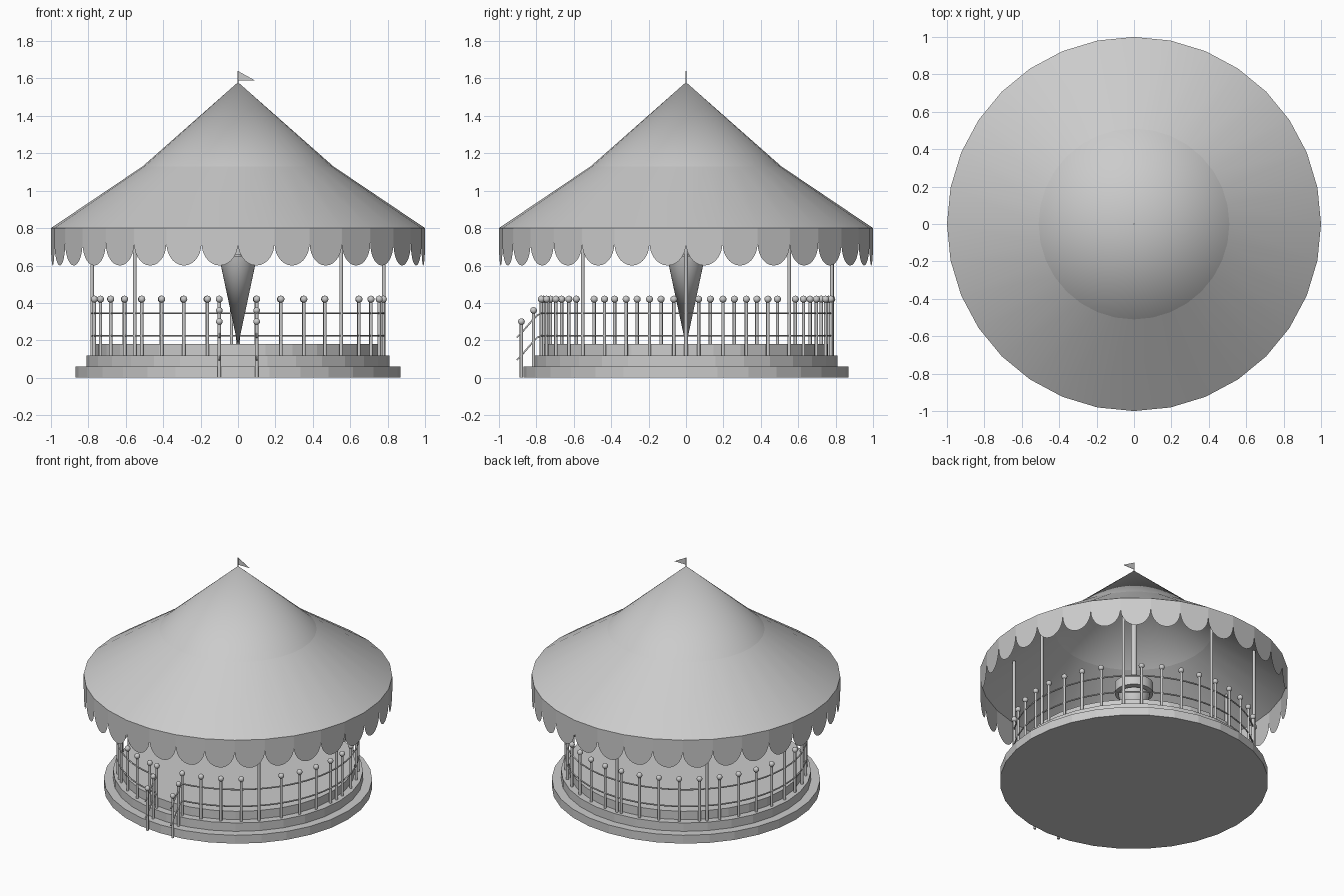
import bpy, bmesh, math
from math import sin, cos, pi, radians, sqrt

if "Cube" in bpy.data.objects:
    bpy.data.objects.remove(bpy.data.objects["Cube"])

N = 32


def finish(name, bm, smooth=None):
    bmesh.ops.recalc_face_normals(bm, faces=bm.faces[:])
    me = bpy.data.meshes.new(name)
    bm.to_mesh(me)
    bm.free()
    ob = bpy.data.objects.new(name, me)
    bpy.context.collection.objects.link(ob)
    if smooth:
        bpy.ops.object.select_all(action='DESELECT')
        ob.select_set(True)
        bpy.context.view_layer.objects.active = ob
        bpy.ops.object.shade_smooth_by_angle(angle=radians(smooth))
    return ob


def lathe(name, profile, smooth=None, n=N):
    bm = bmesh.new()
    rings = []
    for r, z in profile:
        if r == 0:
            rings.append([bm.verts.new((0, 0, z))] * n)
        else:
            rings.append([bm.verts.new((r * cos(2 * pi * i / n), r * sin(2 * pi * i / n), z)) for i in range(n)])
    for a, b in zip(rings, rings[1:]):
        for i in range(n):
            j = (i + 1) % n
            bm.faces.new(list(dict.fromkeys((a[i], a[j], b[j], b[i]))))
    return finish(name, bm, smooth)


def around(a, r):
    """Angle in degrees from the front, turning towards +x."""
    return r * sin(radians(a)), -r * cos(radians(a))


def rod(name, x, y, z0, z1, r, ball=0.0):
    bm = bmesh.new()
    ret = bmesh.ops.create_cone(bm, cap_ends=True, segments=10, radius1=r, radius2=r, depth=z1 - z0)
    bmesh.ops.translate(bm, verts=ret['verts'], vec=(x, y, (z0 + z1) / 2))
    if ball:
        ret = bmesh.ops.create_uvsphere(bm, u_segments=14, v_segments=8, radius=ball)
        bmesh.ops.translate(bm, verts=ret['verts'], vec=(x, y, z1))
    return finish(name, bm, 40)


def rail(name, pts, r=0.005):
    cu = bpy.data.curves.new(name, 'CURVE')
    cu.dimensions = '3D'
    cu.bevel_depth = r
    cu.bevel_resolution = 1
    cu.use_fill_caps = True
    sp = cu.splines.new('POLY')
    sp.points.add(len(pts) - 1)
    for p, c in zip(sp.points, pts):
        p.co = (*c, 1)
    bpy.context.collection.objects.link(bpy.data.objects.new(name, cu))


# Stepped round platform
for name, r, z in (("lower_step", 0.87, 0), ("upper_step", 0.81, 0.06), ("deck", 0.76, 0.12)):
    lathe(name, [(0, z), (r, z), (r, z + 0.06), (0, z + 0.06)])

# Tent roof in two slopes
lathe("roof_lower", [(1, 0.8), (0.51, 1.13)], 30)
lathe("roof_top", [(0.51, 1.13), (0, 1.58)], 30)

# Scalloped valance, one scallop per roof side
bm = bmesh.new()
K = 14
for i in range(N):
    a0, a1 = 2 * pi * i / N, 2 * pi * (i + 1) / N
    top, low = [], []
    for k in range(K + 1):
        u = -cos(pi * k / K)
        t = (u + 1) / 2
        x = cos(a0) * (1 - t) + cos(a1) * t
        y = sin(a0) * (1 - t) + sin(a1) * t
        top.append(bm.verts.new((x, y, 0.8)))
        low.append(bm.verts.new((x, y, 0.72 - 0.12 * sqrt(max(0, 1 - u * u)))))
    for k in range(K):
        bm.faces.new((top[k], low[k], low[k + 1], top[k + 1]))
bmesh.ops.remove_doubles(bm, verts=bm.verts[:], dist=1e-5)
finish("valance", bm, 30)

# Hanging centre cone with flange, and the mast
lathe("centre_cone", [(0, 0.17), (0.102, 0.65), (0, 0.65)], 40)
lathe("centre_flange", [(0, 0.66), (0.125, 0.66), (0.125, 0.73), (0, 0.73)], 40)
rod("centre_mast", 0, 0, 0.65, 1.55, 0.02)

# Flag
rod("flag_pole", 0, 0, 1.55, 1.64, 0.003)
bm = bmesh.new()
f = bm.faces.new([bm.verts.new(p) for p in ((0, -0.001, 1.64), (0.09, -0.001, 1.59), (0, -0.001, 1.59))])
ex = bmesh.ops.extrude_face_region(bm, geom=[f])
bmesh.ops.translate(bm, verts=[v for v in ex['geom'] if isinstance(v, bmesh.types.BMVert)], vec=(0, 0.002, 0))
finish("flag", bm)

# Roof poles, leaving the entrance open
pole_angles = [45 * i for i in range(1, 8)]
for a in pole_angles:
    rod("roof_pole", *around(a, 0.78), 0.12, 0.94, 0.01)

# Fence posts with ball tops
STEP = 360 / 37
post_angles = [7.4 + STEP * k for k in range(36)] + [352.6]
for a in post_angles:
    if min(abs(a - p) for p in pole_angles) > 2:
        rod("fence_post", *around(a, 0.78), 0.12, 0.42, 0.009, 0.019)

# Fence rails
for z in (0.225, 0.345):
    rail("fence_rail", [(*around(7.4 + 345.2 * i / 72, 0.78), z) for i in range(73)])

# Entrance handrails
for x in (-0.1, 0.1):
    rod("stair_post_low", x, -0.88, 0, 0.30, 0.009, 0.018)
    rod("stair_post_high", x, -0.815, 0.06, 0.36, 0.009, 0.018)
    for dz in (0, 0.12):
        rail("stair_rail", [(x, -0.905, 0.095 + dz), (x, -0.88, 0.12 + dz), (x, -0.815, 0.195 + dz),
                            (x, -0.795, 0.215 + dz), (x, -0.773, 0.225 + dz)])
